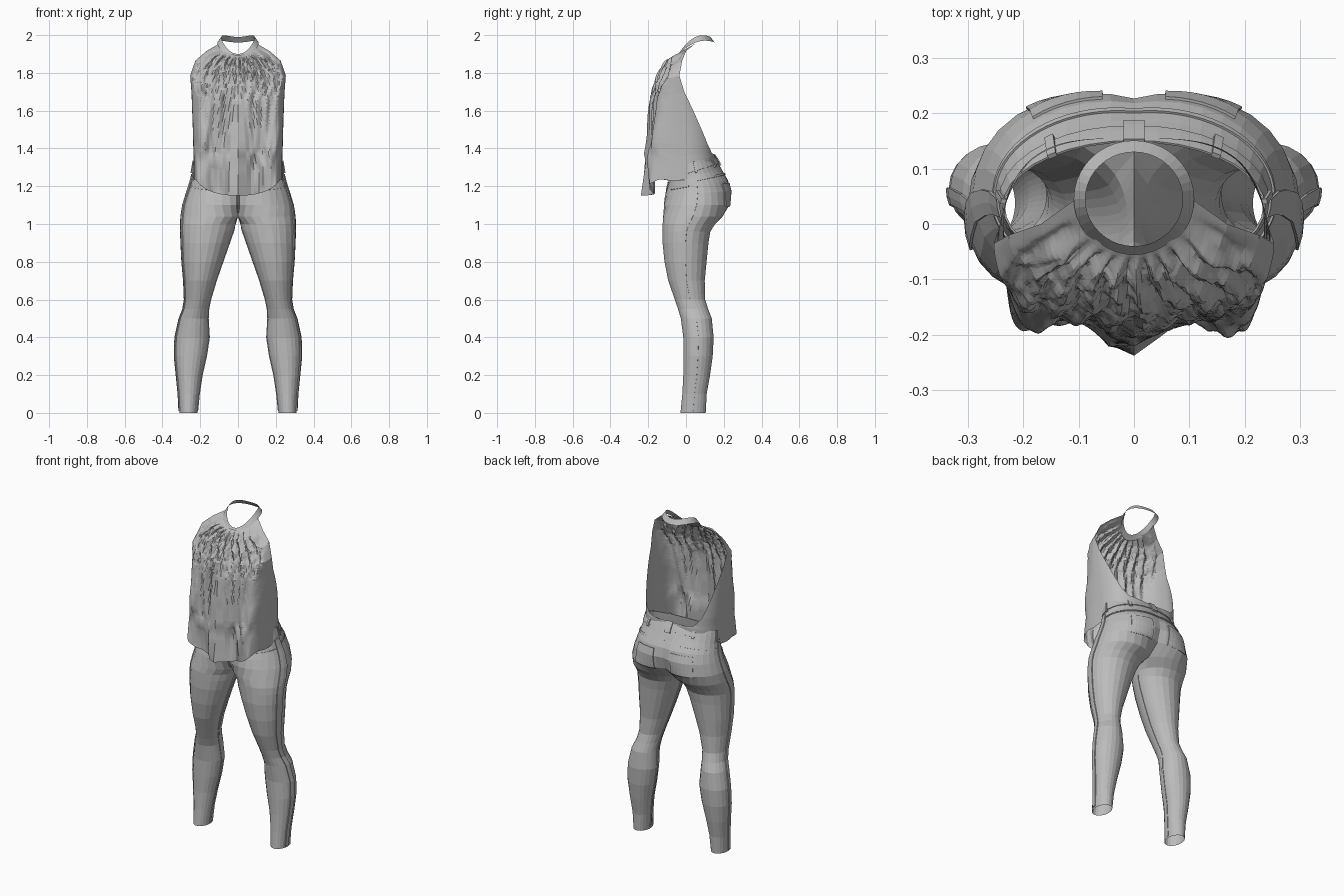
import bpy, math
from mathutils import Vector, noise

cube = bpy.data.objects.get("Cube")
if cube:
    bpy.data.objects.remove(cube)

cloth = bpy.data.materials.new("grey cloth")
cloth.use_nodes = True
cloth.diffuse_color = (0.5, 0.5, 0.5, 1)
cloth.node_tree.nodes["Principled BSDF"].inputs["Base Color"].default_value = (0.5, 0.5, 0.5, 1)


def sheet(name, rows, closed=False, mirror=False, thick=0, skip=None):
    """Skin a grid of points, one row after another."""
    n = len(rows[0])
    verts = [p for row in rows for p in row]
    faces = []
    for i in range(len(rows) - 1):
        for j in range(n if closed else n - 1):
            k = (j + 1) % n
            face = (i * n + j, i * n + k, (i + 1) * n + k, (i + 1) * n + j)
            if not (skip and skip([verts[v] for v in face])):
                faces.append(face)
    mesh = bpy.data.meshes.new(name)
    mesh.from_pydata(verts, [], faces)
    mesh.materials.append(cloth)
    obj = bpy.data.objects.new(name, mesh)
    bpy.context.collection.objects.link(obj)
    if thick:
        mod = obj.modifiers.new("thickness", "SOLIDIFY")
        mod.thickness, mod.offset = thick, -1
    if mirror:
        mod = obj.modifiers.new("mirror", "MIRROR")
        mod.use_clip = True
        mod.merge_threshold = 0.0005


def lookup(table, key):
    """Blend the table rows around a key in the first column."""
    for lo, hi in zip(table, table[1:]):
        if key <= hi[0]:
            break
    f = (key - lo[0]) / (hi[0] - lo[0])
    return [a + (b - a) * f for a, b in zip(lo[1:], hi[1:])]


def smooth(a, b, x):
    f = min(1, max(0, (x - a) / (b - a)))
    return f * f * (3 - 2 * f)


# Trouser sections: height, inner x, outer x, front y, back y
LEG = [
    (0, .215, .31, -.03, .105), (.1, .205, .315, -.02, .11),
    (.2, .19, .325, -.015, .128), (.3, .167, .335, -.015, .142),
    (.4, .152, .332, -.015, .147), (.5, .158, .31, -.028, .137),
    (.55, .155, .29, -.043, .118), (.6, .145, .282, -.06, .102),
    (.7, .115, .286, -.095, .1), (.8, .08, .295, -.115, .11),
    (.9, .045, .3, -.125, .12), (.96, .024, .302, -.125, .13),
    (1, .012, .302, -.125, .155), (1.04, -.03, .3, -.122, .195),
    (1.1, -.09, .291, -.118, .23), (1.16, -.14, .272, -.112, .236),
    (1.2, -.17, .258, -.105, .222), (1.25, -.21, .245, -.095, .187),
    (1.32, -.234, .234, -.085, .15)]


def leg_point(z, t, lift=0):
    """t runs from the front (-1) round the outside to the back (1), then inside to 3."""
    inner, outer, front, back = lookup(LEG, z)
    cx, cy = (inner + outer) / 2, (front + back) / 2
    a, b = (outer - inner) / 2 + lift, (back - front) / 2 + lift
    body = inner < 0
    phi = math.acos(-cx / (a - lift)) if body else math.radians(148)
    ang = t * phi if t <= 1 else phi + (t - 1) * (math.pi - phi)
    x, y = cx + a * math.cos(ang), cy + b * math.sin(ang)
    if body:
        x = 0 if abs(t) >= 1 else max(0, x)
        if t >= 1:                                 # straight across the centre plane
            y = cy + b * math.sin(phi) * (2 - t)
    z += .33 * (y - .03) * smooth(1.1, 1.3, z)     # waist dips at the front
    return Vector((x, y, z))


# Trousers: one half, open along the centre plane, mirrored
turn = [-1 + i / 9 for i in range(18)] + [1 + i / 4 for i in range(8)]
heights = [row[0] for row in LEG]
sheet("trousers", [[leg_point(z, t) for t in turn] for z in heights], closed=True,
      mirror=True, skip=lambda f: all(p.x < 1e-5 for p in f))


def patch(name, t0, t1, z0, z1, lift, cols=6, rows=4):
    """A plate following the trouser surface."""
    levels = sorted({z0 + (z1 - z0) * i / rows for i in range(rows + 1)}
                    | {z for z in heights if z0 < z < z1})
    sheet(name, [[leg_point(z, t0 + (t1 - t0) * j / cols, lift) for j in range(cols + 1)]
                 for z in levels], mirror=True, thick=lift)


patch("waistband", -1, 1, 1.275, 1.325, .004, cols=18)
patch("outer_seam", -.14, 0, .01, 1.26, .005, cols=2)
patch("inner_seam", 1.9, 2.2, .01, .98, .003, cols=2)
patch("back_pocket", .5, .85, 1.09, 1.19, .005)
patch("back_yoke_seam", .02, 1, 1.222, 1.23, .004, cols=18, rows=1)
patch("front_pocket_seam", -.55, -.15, 1.2, 1.208, .004, rows=1)
patch("fly_seam", -1, -.98, 1.06, 1.26, .004, cols=1)
for name, t in (("back", 1), ("rear_side", .6), ("side", .08), ("front", -.55)):
    patch(name + "_belt_loop", t - .05, t, 1.265, 1.33, .009, cols=2)

# Halter top rows: step, width, centre y, front y, back depth, wrap angle, front z, edge z
TOP = [
    (0, .1, .045, -.055, .1, 92, 1.895, 1.955),
    (1, .168, 0, -.1, .12, 90, 1.86, 1.915),
    (2, .226, -.02, -.135, .14, 90, 1.8, 1.865),
    (3, .253, -.035, -.165, .15, 90, 1.73, 1.785),
    (4, .246, -.03, -.18, .15, 98, 1.65, 1.7),
    (5, .24, -.01, -.192, .15, 122, 1.52, 1.53),
    (6, .237, 0, -.198, .15, 140, 1.4, 1.42),
    (7, .235, 0, -.2, .152, 154, 1.35, 1.375),
    (8, .235, 0, -.2, .155, 180, 1.28, 1.36),
    (9, .235, 0, -.202, .155, 180, 1.15, 1.32)]


def top_point(s, u):
    a, cy, front, back, wrap, zf, ze = lookup(TOP, s)
    end = math.radians(wrap)
    ang = abs(u) * end
    sx, cs = math.sin(ang), math.cos(ang)
    box = 1 - .45 * smooth(1, 6, s)                # the drape squares off lower down
    x = math.copysign(a * max(0, sx) ** box, u)
    y = cy - (cy - front) * cs ** box if cs > 0 else cy + back * -cs
    fan = x / a
    face = smooth(.05, .45, cs)                    # folds fade out toward the sides
    drape = smooth(1, 9, s)
    z = zf + (ze - zf) * (1 - cs) / (1 - math.cos(end)) + .04 * drape * face * fan * fan
    y -= face * drape * .028 * math.cos(x * 30 + .4 * math.sin(s))
    gather = smooth(0, .8, s) * (1 - smooth(2, 6, s))
    y -= face * gather * .01 * math.sin(fan * 30 + 1.5 * math.sin(s * 1.7))
    crease = noise.noise(Vector((fan * 8, s * .6, 0)))
    crumple = noise.noise(Vector((fan * 20, s * 3, 5)))
    y -= face * smooth(0, 1, s) * (.016 * crease + .01 * gather * crumple)
    return Vector((x, y, z))


COLS, ROWS = 120, 63
sheet("halter_top", [[top_point(9 * i / ROWS, 2 * j / COLS - 1) for j in range(COLS + 1)]
                     for i in range(ROWS + 1)])


# Neckband: a flat sloping strip, high at the nape and low at the throat
def neck_point(k, width, length, rise):
    ang = 2 * math.pi * k / 40
    s = (1 - math.cos(ang)) / 2
    return Vector((width * math.sin(ang), .045 - length * math.cos(ang),
                   1.887 + .26 * s - .17 * s * s + rise))


sheet("neckband", [[neck_point(k, w, l, r) for k in range(40)]
                   for w, l, r in ((.109, .106, -.016), (.088, .085, .013))], closed=True)
